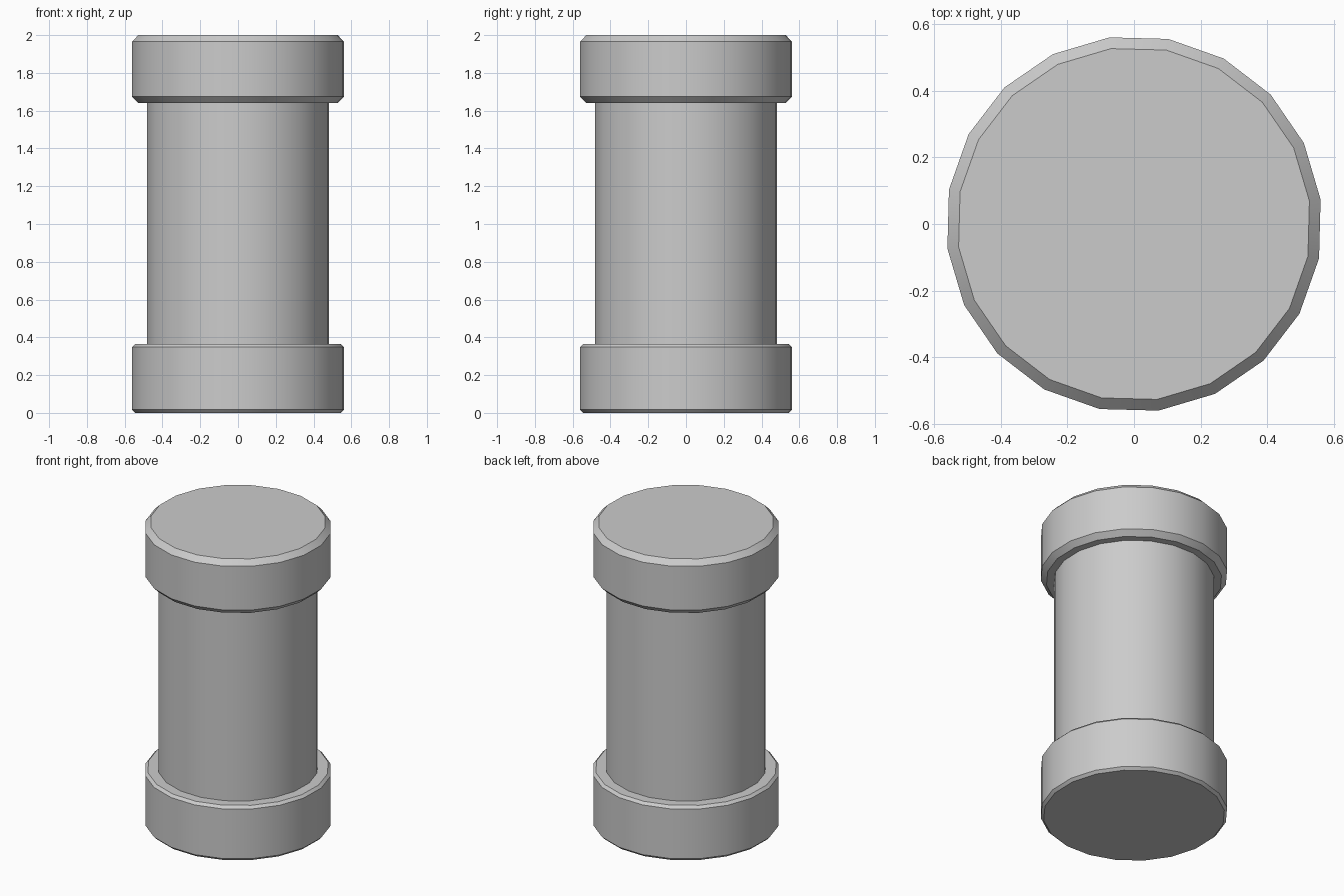
import bpy, bmesh, math

if "Cube" in bpy.data.objects:
    bpy.data.objects.remove(bpy.data.objects["Cube"])

SIDES = 20
TURN = math.radians(7.5)


def lathe(name, profile):
    """Closed 20-sided solid from (radius, z) rings, bottom to top."""
    bm = bmesh.new()
    rings = []
    for r, z in profile:
        angles = [TURN + math.tau * i / SIDES for i in range(SIDES)]
        rings.append([bm.verts.new((r * math.cos(a), r * math.sin(a), z)) for a in angles])
    for low, high in zip(rings, rings[1:]):
        for i in range(SIDES):
            j = (i + 1) % SIDES
            bm.faces.new((low[i], low[j], high[j], high[i]))
    bm.faces.new(rings[0][::-1])
    bm.faces.new(rings[-1])
    mesh = bpy.data.meshes.new(name)
    bm.to_mesh(mesh)
    bm.free()
    obj = bpy.data.objects.new(name, mesh)
    bpy.context.collection.objects.link(obj)
    bpy.ops.object.select_all(action='DESELECT')
    obj.select_set(True)
    bpy.context.view_layer.objects.active = obj
    bpy.ops.object.shade_smooth_by_angle(angle=math.radians(30))
    return obj


def collar(name, z0, z1, bevel):
    """Wide end band with chamfered rims."""
    r = 0.566
    return lathe(name, [(r - bevel, z0), (r, z0 + bevel), (r, z1 - bevel), (r - bevel, z1)])


# Shaft, seated slightly into both collars
lathe("shaft", [(0.485, 0.355), (0.485, 1.65)])

# End collars: finer chamfer below, broader chamfer above
collar("bottom_collar", 0.0, 0.365, 0.017)
collar("top_collar", 1.64, 2.0, 0.034)
